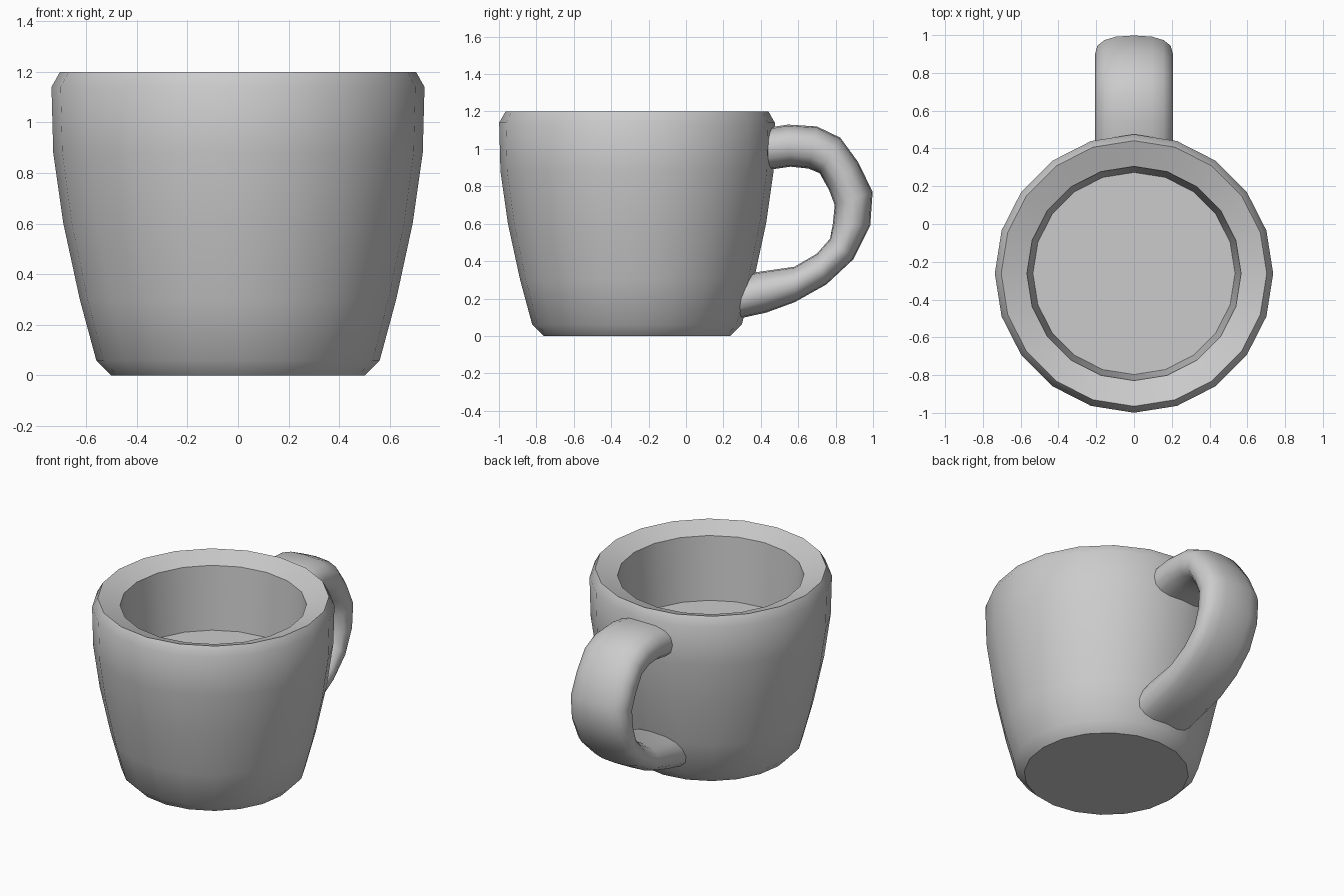
import bpy, bmesh
from math import cos, sin, pi, copysign, radians
from mathutils import Vector

if "Cube" in bpy.data.objects:
    bpy.data.objects.remove(bpy.data.objects["Cube"])

CUP_Y = -0.262


def loft(name, rings, cap_ends=True):
    """Skin closed rings of points into one object."""
    bm = bmesh.new()
    rows = [[bm.verts.new(p) for p in ring] for ring in rings]
    n = len(rows[0])
    for a, b in zip(rows, rows[1:]):
        for i in range(n):
            j = (i + 1) % n
            bm.faces.new((a[i], a[j], b[j], b[i]))
    if cap_ends:
        bm.faces.new(rows[0])
        bm.faces.new(rows[-1])
    bmesh.ops.recalc_face_normals(bm, faces=bm.faces)
    mesh = bpy.data.meshes.new(name)
    bm.to_mesh(mesh)
    bm.free()
    obj = bpy.data.objects.new(name, mesh)
    bpy.context.collection.objects.link(obj)
    bpy.ops.object.select_all(action='DESELECT')
    obj.select_set(True)
    bpy.context.view_layer.objects.active = obj
    bpy.ops.object.shade_smooth_by_angle(angle=radians(40))
    return obj


def circle(r, z, sides=20):
    return [(r * cos(2 * pi * i / sides), CUP_Y + r * sin(2 * pi * i / sides), z)
            for i in range(sides)]


# Cup body: outside wall, sloping rim, inside wall down to the raised floor
profile = [(0.50, 0), (0.56, 0.06), (0.625, 0.30), (0.69, 0.60), (0.73, 0.88),
           (0.737, 1.14), (0.703, 1.20), (0.567, 1.15), (0.535, 0.73)]
loft("cup_body", [circle(r, z) for r, z in profile])


# Handle: rounded flat section swept along outer / inner edge pairs (y, z)
stations = [((0.42, 1.11), (0.42, 0.885)), ((0.545, 1.13), (0.56, 0.905)),
            ((0.70, 1.12), (0.655, 0.895)), ((0.825, 1.06), (0.715, 0.87)),
            ((0.92, 0.93), (0.765, 0.78)), ((0.998, 0.77), (0.795, 0.70)),
            ((0.985, 0.59), (0.785, 0.60)), ((0.895, 0.41), (0.77, 0.52)),
            ((0.75, 0.275), (0.70, 0.44)), ((0.58, 0.18), (0.58, 0.37)),
            ((0.43, 0.125), (0.37, 0.34)), ((0.27, 0.09), (0.25, 0.29))]


def section(outer, inner, sides=16, half_width=0.207, power=0.8):
    o, i = Vector((0, *outer)), Vector((0, *inner))
    mid, half = (o + i) / 2, (o - i) / 2
    ring = []
    for k in range(sides):
        c, s = cos(2 * pi * k / sides), sin(2 * pi * k / sides)
        c, s = (copysign(abs(v) ** power, v) for v in (c, s))
        ring.append(mid + half * s + Vector((half_width * c, 0, 0)))
    return ring


loft("handle", [section(o, i) for o, i in stations])
